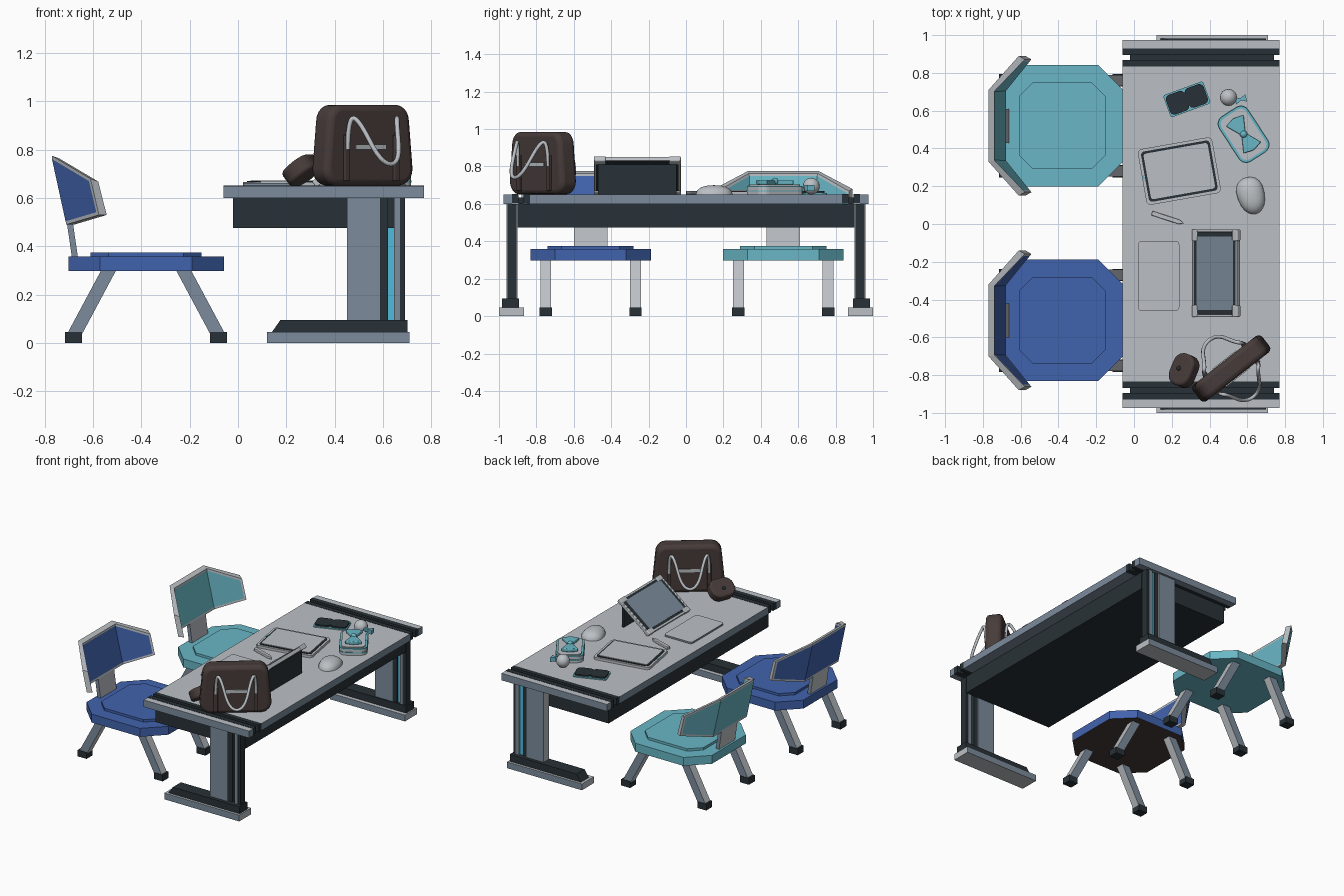
import bpy, bmesh, math
from mathutils import Matrix, Vector

if "Cube" in bpy.data.objects:
    bpy.data.objects.remove(bpy.data.objects["Cube"])


def colour(name, r, g, b):
    m = bpy.data.materials.new(name)
    m.diffuse_color = (r, g, b, 1)
    m.use_nodes = True
    m.node_tree.nodes["Principled BSDF"].inputs["Base Color"].default_value = m.diffuse_color
    return m


LIGHT = colour("light grey", .50, .53, .56)
SLATE = colour("slate grey", .20, .26, .33)
DARK = colour("charcoal", .022, .031, .038)
BLUE = colour("blue", .053, .125, .42)
TEAL = colour("teal", .14, .47, .56)
CYAN = colour("bright cyan", .08, .50, .72)
BROWN = colour("brown", .062, .045, .042)
I = Matrix.Identity(4)


def finish(bm, name, mats, rule=None, mat=I, bevel=0, smooth=False):
    """Turn a bmesh into an object; rule(face) picks the material index."""
    bmesh.ops.recalc_face_normals(bm, faces=bm.faces)
    bm.normal_update()
    if rule:
        for f in bm.faces:
            f.material_index = rule(f)
    me = bpy.data.meshes.new(name)
    bm.to_mesh(me)
    bm.free()
    me.transform(mat)
    ob = bpy.data.objects.new(name, me)
    bpy.context.collection.objects.link(ob)
    for m in mats:
        me.materials.append(m)
    if bevel:
        b = ob.modifiers.new("round", 'BEVEL')
        b.width, b.segments, b.limit_method = bevel, 3, 'ANGLE'
    if smooth:
        bpy.context.view_layer.objects.active = ob
        ob.select_set(True)
        bpy.ops.object.shade_smooth_by_angle()
        ob.select_set(False)
    return ob


def prism(name, pts, z0, z1, mats, rule=None, mat=I, bevel=0, smooth=False):
    bm = bmesh.new()
    f = bm.faces.new([bm.verts.new((x, y, z0)) for x, y in pts])
    r = bmesh.ops.extrude_face_region(bm, geom=[f])
    for v in r["geom"]:
        if isinstance(v, bmesh.types.BMVert):
            v.co.z = z1
    return finish(bm, name, mats, rule, mat, bevel, smooth)


def box(name, x0, x1, y0, y1, z0, z1, mats, rule=None, mat=I, bevel=0):
    y0, y1 = min(y0, y1), max(y0, y1)
    return prism(name, [(x0, y0), (x1, y0), (x1, y1), (x0, y1)], z0, z1, mats, rule, mat, bevel)


def rounded(w, h, r, n=5):
    pts = []
    for k, (sx, sy) in enumerate([(1, 1), (-1, 1), (-1, -1), (1, -1)]):
        for i in range(n + 1):
            a = math.pi / 2 * (k + i / n)
            pts.append((sx * (w / 2 - r) + r * math.cos(a), sy * (h / 2 - r) + r * math.sin(a)))
    return pts


def place(x, y, z, deg=0):
    return Matrix.Translation((x, y, z)) @ Matrix.Rotation(math.radians(deg), 4, 'Z')


def ball(name, r, mats, mat):
    bm = bmesh.new()
    bmesh.ops.create_uvsphere(bm, u_segments=16, v_segments=10, radius=r)
    return finish(bm, name, mats, None, mat, 0, True)


def beam(name, a, b, wx, wy, mats, rule=None):
    """Slanted bar with horizontal ends."""
    bm = bmesh.new()
    bmesh.ops.create_cube(bm, size=1)
    for v in bm.verts:
        c = Vector(b if v.co.z > 0 else a)
        v.co = c + Vector((v.co.x * wx, v.co.y * wy, 0))
    return finish(bm, name, mats, rule)


def side_slate(f):
    return 1 if abs(f.normal.y) > .7 else 0


def edge_slate(f):
    return 0 if f.normal.z > .7 else 1


GREY = [LIGHT, SLATE]

# table
box("table_top", -.06, .77, -.835, .835, .60, .65, GREY, edge_slate)
box("table_apron", -.02, .69, -.90, .90, .475, .60, [DARK])
for s in (1, -1):
    for y0, y1 in ((.835, .868), (.895, .93)):
        box("table_rail", -.06, .77, s * y0, s * y1, .602, .652, [DARK])
    box("rail_groove", -.02, .74, s * .868, s * .895, .60, .635, [DARK])
    box("table_end", -.06, .77, s * .93, s * .975, .60, .65, GREY, edge_slate)
    # leg column: wide board, dark channel, thin outer post
    box("leg_board", .45, .59, s * .90, s * .96, .05, .60, GREY, side_slate)
    box("leg_channel", .59, .62, s * .905, s * .95, .05, .60, [DARK])
    box("leg_post", .645, .67, s * .90, s * .96, .05, .60, GREY, side_slate)
    box("leg_outer_edge", .67, .69, s * .905, s * .955, .05, .60, [DARK])
    # foot
    box("foot_base", .12, .71, s * .865, s * 1.0, 0, .045, GREY, side_slate)
    prism("foot_cover", [(.14, .045), (.70, .045), (.70, .095), (.175, .095)], -.045, .045,
          [DARK], None, Matrix.Translation((0, s * .938, 0)) @ Matrix.Rotation(math.pi / 2, 4, 'X'))
box("leg_light_strip", .62, .645, .915, .945, .09, .60, [CYAN])


# chairs
def octagon(r, c):
    return [(r, c), (c, r), (-c, r), (-r, c), (-r, -c), (-c, -r), (c, -r), (r, -c)]


def backrest(cy, col):
    bm = bmesh.new()
    rings = []
    for y, top, bot in ((-.37, (-.61, .68), (-.575, .53)), (-.19, (-.77, .775), (-.71, .49)),
                        (.19, (-.77, .775), (-.71, .49)), (.37, (-.61, .68), (-.575, .53))):
        k = .95 if abs(y) > .3 else .97
        rings.append([bm.verts.new(p) for p in (
            (bot[0], y, bot[1]), (top[0], y, top[1]),
            (top[0] + .032, y * k, top[1] - .012), (bot[0] + .032, y * k, bot[1]))])
    back, front = [], []
    for a, b in zip(rings, rings[1:]):
        for i in range(4):
            j = (i + 1) % 4
            f = bm.faces.new((a[i], b[i], b[j], a[j]))
            if i == 0:
                back.append(f)
            if i == 2:
                front.append(f)
    bm.faces.new(rings[0])
    bm.faces.new(rings[-1])
    bmesh.ops.recalc_face_normals(bm, faces=bm.faces)
    for region in (back, front):
        bmesh.ops.inset_region(bm, faces=region, thickness=.014, use_even_offset=True)
        for f in region:
            f.material_index = 1
    finish(bm, "chair_backrest", [LIGHT, col], None, Matrix.Translation((0, cy, 0)))


for cy, col, under in ((.52, TEAL, TEAL), (-.51, BLUE, BROWN)):
    M = place(-.38, cy, 0)
    prism("chair_seat", octagon(.322, .19), .298, .358, [col, under],
          lambda f: 1 if f.normal.z < -.7 else 0, M)
    prism("seat_pad", octagon(.23, .155), .35, .375, [col], None, M)
    backrest(cy, col)
    beam("backrest_support", (-.673, cy, .345), (-.70, cy, .53), .025, .18, GREY, side_slate)
    for sx in (1, -1):
        for sy in (1, -1):
            y = cy + sy * .24
            x = -.38 + sx * .3
            beam("chair_leg", (x, y, .03), (-.38 + sx * .15, y, .31), .062, .058, GREY, side_slate)
            box("chair_foot", x - .035, x + .035, y - .033, y + .033, 0, .045, [DARK])

# travel bag
BAG = place(.515, -.765, 0, 38)
pts = [(x * (.92 if y > 0 else 1), y) for x, y in rounded(.465, .335, .07)]
prism("bag_body", pts, -.055, .055, [BROWN], None,
      BAG @ Matrix.Translation((0, 0, .818)) @ Matrix.Rotation(math.pi / 2, 4, 'X'), .025, True)
for s in (1, -1):
    for u in (-.13, .13):
        box("bag_strap", u - .014, u + .014, s * .05, s * .068, .67, .86, [BROWN], None, BAG, .004)
    box("bag_plate", -.08, .08, s * .05, s * .060, .80, .822, [LIGHT], None, BAG)
    cu = bpy.data.curves.new("bag_handle", 'CURVE')
    cu.dimensions = '3D'
    cu.bevel_depth, cu.bevel_resolution, cu.resolution_u = .010, 2, 5
    sp = cu.splines.new('NURBS')
    path = [(-.13, .066, .80), (-.13, .07, .93), (-.10, .10, .93), (-.05, .19, .74)]
    path += [(-u, v, z) for u, v, z in reversed(path)]
    sp.points.add(len(path) - 1)
    for p, (u, v, z) in zip(sp.points, path):
        p.co = (u, s * v, z, 1)
    sp.order_u, sp.use_endpoint_u = 3, True
    cu.materials.append(LIGHT)
    ob = bpy.data.objects.new("bag_handle", cu)
    ob.matrix_world = BAG
    bpy.context.collection.objects.link(ob)
    bpy.context.view_layer.objects.active = ob
    ob.select_set(True)
    bpy.ops.object.convert(target='MESH')
    ob.select_set(False)

# small pouch leaning on the bag
P = place(.265, -.775, .715, -22) @ Matrix.Rotation(math.radians(-38), 4, 'Y')
prism("pouch", rounded(.14, .175, .06), -.035, .035, [BROWN], None, P, .014, True)
ball("pouch_button", .012, [DARK], P @ Matrix.Translation((-.01, 0, .035)))

# tablet computer on a tilted stand
T = place(.435, -.26, .75) @ Matrix.Rotation(math.radians(-38), 4, 'Y')
prism("display_back", rounded(.29, .44, .02), -.012, .006, [DARK], None, T)
prism("display_bezel", rounded(.28, .43, .015), .006, .010, [DARK], None, T)
prism("display_screen", rounded(.245, .39, .01), .010, .014, [SLATE], None, T)
for s in (1, -1):
    box("display_frame_side", -.15, .15, s * .218, s * .232, -.012, .014, [LIGHT], None, T, .004)
    for e in (1, -1):
        box("display_corner", e * .135 - .018, e * .135 + .018, s * .17, s * .232, -.016, .016,
            [LIGHT], None, T, .006)
box("display_frame_top", .138, .150, -.2, .2, -.012, .012, [LIGHT], None, T)
box("display_frame_bottom", -.150, -.138, -.2, .2, -.012, .012, [LIGHT], None, T)
box("display_stand", .525, .54, -.47, -.05, .65, .81, [DARK])

# flat pad
prism("flat_pad", rounded(.22, .37, .02), .65, .662, GREY, edge_slate, place(.13, -.275, 0))

# drawing slate: thin layers
D = place(.24, .28, 0, 10)
prism("slate_body", rounded(.40, .30, .025), .65, .667, [LIGHT], None, D)
prism("slate_border", rounded(.37, .27, .02), .667, .670, [DARK], None, D)
prism("slate_screen", rounded(.345, .245, .015), .670, .673, [LIGHT], None, D)
box("slate_button", -.197, -.188, -.015, .012, .66, .669, [TEAL], None, D)

# pen with a pointed tip
prism("pen", [(-.09, -.012), (.06, -.012), (.09, 0), (.06, .012), (-.09, .012)], .65, .67,
      [LIGHT], None, place(.18, .03, 0, -18), .004)

# dark two-lobed case on a teal base
C = place(.28, .66, 0, 20)
prism("case_base", rounded(.225, .125, .012), .65, .658, [TEAL], None, C)
for s in (1, -1):
    prism("case_lobe", rounded(.106, .11, .025), .658, .668, [DARK], None,
          C @ Matrix.Translation((s * .053, 0, 0)))

# lunch box with a bow
L = place(.58, .475, 0, 33)
prism("lunch_box", rounded(.18, .28, .045), .65, .69, [LIGHT], None, L)
prism("lunch_box_band", rounded(.186, .286, .048), .665, .672, [TEAL], None, L)
prism("lunch_box_rim", rounded(.18, .28, .045), .69, .697, [TEAL], None, L)
prism("lunch_box_lid", rounded(.155, .255, .035), .697, .704, [LIGHT], None, L)
for s in (1, -1):
    prism("bow_wing", [(-.012, 0), (.012, 0), (.055, s * .085), (0, s * .10), (-.055, s * .085)],
          .704, .728, [TEAL], None, L, .006)
ball("bow_knot", .02, [TEAL], L @ Matrix.Translation((0, 0, .72)))

# ornament ball with a small teal bow
ball("ornament_ball", .045, [LIGHT], place(.50, .67, .695))
prism("ornament_bow", [(-.03, -.02), (0, -.006), (.03, -.02), (.03, .02), (0, .006), (-.03, .02)],
      .67, .70, [TEAL], None, place(.565, .66, 0, 15))

# mouse: half dome, wider at one end
bm = bmesh.new()
bmesh.ops.create_uvsphere(bm, u_segments=20, v_segments=12, radius=1)
for v in bm.verts:
    x, y, z = v.co
    fy = math.copysign(abs(y) ** .8, y)
    v.co = (x * (.072 + .008 * fy), fy * .10, max(z, 0) * .05)
bmesh.ops.remove_doubles(bm, verts=bm.verts, dist=.0003)
finish(bm, "mouse", [LIGHT], None, place(.62, .15, .65, 15), 0, True)
